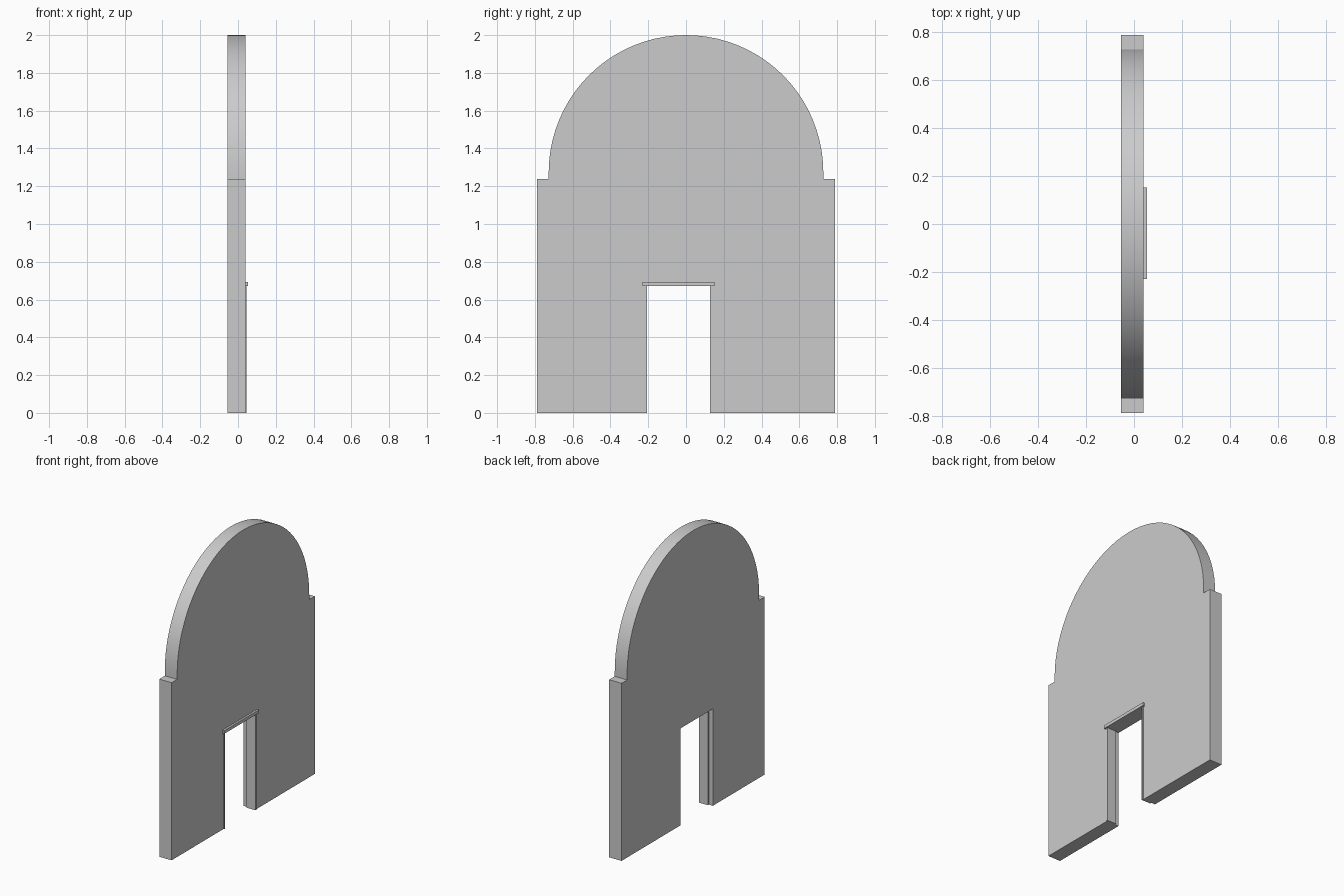
import bpy
import bmesh
import math

if "Cube" in bpy.data.objects:
    bpy.data.objects.remove(bpy.data.objects["Cube"])

# Main dimensions
BACK, FRONT = -0.055, 0.04
HALF_W, SHOULDER = 0.788, 1.237
RADIUS = 0.727
SPRING = 2.0 - RADIUS
DOOR_L, DOOR_R, DOOR_TOP = -0.217, 0.139, 0.675


def extrude_profile(name, points, x0, x1):
    """Solid from a y-z outline, extruded along x."""
    bm = bmesh.new()
    face = bm.faces.new([bm.verts.new((x0, y, z)) for y, z in points])
    result = bmesh.ops.extrude_face_region(bm, geom=[face])
    moved = [g for g in result["geom"] if isinstance(g, bmesh.types.BMVert)]
    bmesh.ops.translate(bm, verts=moved, vec=(x1 - x0, 0, 0))
    bmesh.ops.recalc_face_normals(bm, faces=bm.faces)
    mesh = bpy.data.meshes.new(name)
    bm.to_mesh(mesh)
    bm.free()
    obj = bpy.data.objects.new(name, mesh)
    bpy.context.collection.objects.link(obj)
    return obj


def bar(name, y0, y1, z0, z1, x0, x1):
    return extrude_profile(name, [(y0, z0), (y1, z0), (y1, z1), (y0, z1)], x0, x1)


# Arched wall with shoulders and an off-centre doorway notch
STEPS = 40
arch = [(RADIUS * math.cos(math.pi * i / STEPS),
         SPRING + RADIUS * math.sin(math.pi * i / STEPS)) for i in range(STEPS + 1)]
outline = [(DOOR_R, 0), (HALF_W, 0), (HALF_W, SHOULDER), (RADIUS, SHOULDER)]
outline += arch
outline += [(-RADIUS, SHOULDER), (-HALF_W, SHOULDER), (-HALF_W, 0),
            (DOOR_L, 0), (DOOR_L, DOOR_TOP), (DOOR_R, DOOR_TOP)]
wall = extrude_profile("arched_wall", outline, BACK, FRONT)
bpy.context.view_layer.objects.active = wall
wall.select_set(True)
bpy.ops.object.shade_smooth_by_angle(angle=math.radians(30))

# Door jambs lining the opening, slightly proud of the wall face
JAMB = 0.011
bar("left_jamb", DOOR_L, DOOR_L + JAMB, 0, DOOR_TOP, -0.024, 0.045)
bar("right_jamb", DOOR_R - JAMB, DOOR_R, 0, DOOR_TOP, -0.024, 0.045)

# Lintel strip above the doorway
bar("lintel", -0.229, 0.152, 0.671, 0.693, FRONT - 0.064, 0.054)
